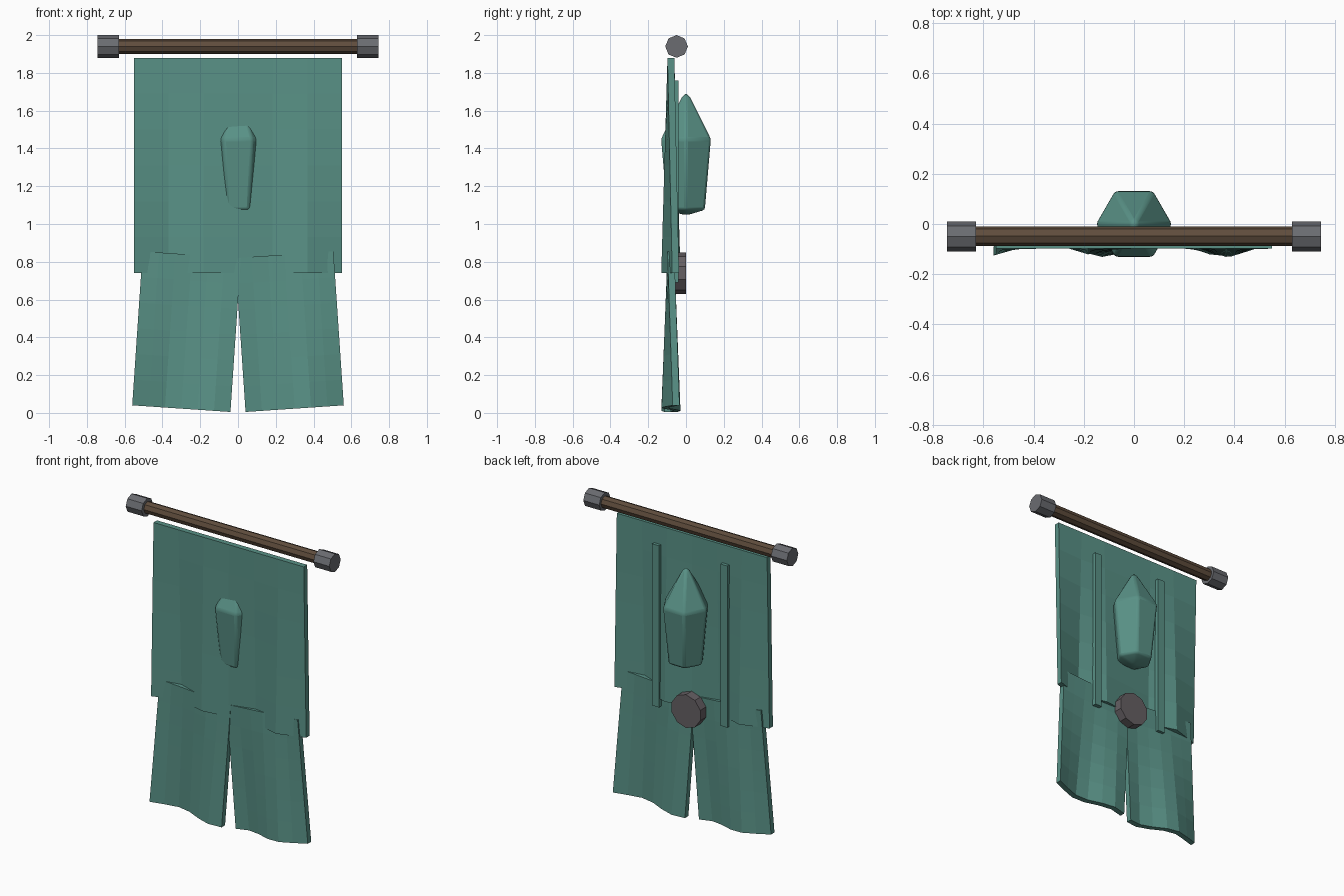
import bpy, bmesh, math
from mathutils import Matrix, Vector

if "Cube" in bpy.data.objects:
    bpy.data.objects.remove(bpy.data.objects["Cube"])


def material(name, rgb):
    m = bpy.data.materials.new(name)
    m.diffuse_color = (*rgb, 1)
    m.use_nodes = True
    m.node_tree.nodes["Principled BSDF"].inputs["Base Color"].default_value = m.diffuse_color
    return m


TEAL = material("teal cloth", (0.10, 0.285, 0.24))
WOOD = material("brown wood", (0.115, 0.074, 0.046))
METAL = material("grey metal", (0.145, 0.15, 0.165))
DARK = material("warm grey", (0.13, 0.115, 0.125))


def finish(name, bm, mat):
    bmesh.ops.recalc_face_normals(bm, faces=bm.faces)
    mesh = bpy.data.meshes.new(name)
    bm.to_mesh(mesh)
    bm.free()
    mesh.materials.append(mat)
    ob = bpy.data.objects.new(name, mesh)
    bpy.context.collection.objects.link(ob)
    return ob


def cylinder(name, centre, radius, length, axis, sides, mat):
    bm = bmesh.new()
    rot = Matrix.Rotation(math.pi / 2, 4, axis)
    bmesh.ops.create_cone(bm, cap_ends=True, segments=sides, radius1=radius,
                          radius2=radius, depth=length,
                          matrix=Matrix.Translation(centre) @ rot)
    return finish(name, bm, mat)


def box(name, centre, size, mat):
    bm = bmesh.new()
    bmesh.ops.create_cube(bm, size=1, matrix=Matrix.Translation(centre)
                          @ Matrix.Diagonal((*size, 1)))
    return finish(name, bm, mat)


def cloth(name, corners, nx=6, nz=6, thick=0.036, wave=0.033):
    """Hanging panel whose folds deepen towards the hem.
    Corners: bottom left, bottom right, top left, top right as (x, z)."""
    bl, br, tl, tr = (Vector(c) for c in corners)
    bm = bmesh.new()
    layers = []
    for side in (-0.5, 0.5):
        grid = []
        for j in range(nz + 1):
            t = j / nz
            row = []
            for i in range(nx + 1):
                hem = bl.lerp(br, i / nx)
                p = hem.lerp(tl.lerp(tr, i / nx), t)
                y = -0.08 + wave * (1 - t) * math.sin(13 * hem.x) + side * thick
                row.append(bm.verts.new((p.x, y, p.y)))
            grid.append(row)
        layers.append(grid)
        for j in range(nz):
            for i in range(nx):
                bm.faces.new((grid[j][i], grid[j][i + 1],
                              grid[j + 1][i + 1], grid[j + 1][i]))
    # rim joining front and back
    def outline(g):
        return (g[0][:-1] + [r[-1] for r in g[:-1]]
                + g[-1][:0:-1] + [r[0] for r in g[:0:-1]])
    a, b = outline(layers[0]), outline(layers[1])
    for k in range(len(a)):
        n = (k + 1) % len(a)
        bm.faces.new((a[k], a[n], b[n], b[k]))
    return finish(name, bm, TEAL)


# hanging rod and end caps
cylinder("rod", (0, -0.048, 1.94), 0.039, 1.28, 'Y', 8, WOOD)
for s, side in ((-1, "left"), (1, "right")):
    cylinder(side + "_rod_cap", (s * 0.687, -0.05, 1.94), 0.06, 0.116, 'Y', 8, METAL)

# main panel and two splayed tails
cloth("main_panel", ((-0.55, 0.74), (0.55, 0.74), (-0.55, 1.88), (0.55, 1.88)))
cloth("left_tail", ((-0.56, 0.04), (-0.04, 0.005), (-0.505, 0.855), (0.015, 0.82)))
cloth("right_tail", ((0.04, 0.005), (0.56, 0.04), (-0.015, 0.82), (0.505, 0.855)))

# back straps
for s, side in ((-1, "left"), (1, "right")):
    box(side + "_strap", (s * 0.25, -0.056, 1.225), (0.05, 0.034, 1.07), TEAL)

# round boss on the back
cylinder("back_boss", (0, -0.03, 0.74), 0.11, 0.06, 'X', 10, DARK)

# six-sided pointed emblem passing through the cloth
bm = bmesh.new()
rings = [[bm.verts.new((r * math.cos(k * math.pi / 3), r * math.sin(k * math.pi / 3), z))
          for k in range(6)] for r, z in ((0.115, 1.075), (0.152, 1.45))]
low, tip = bm.verts.new((0, 0, 1.045)), bm.verts.new((0, 0, 1.715))
for k in range(6):
    n = (k + 1) % 6
    bm.faces.new((rings[0][k], rings[0][n], rings[1][n], rings[1][k]))
    bm.faces.new((low, rings[0][n], rings[0][k]))
    bm.faces.new((tip, rings[1][k], rings[1][n]))
emblem = finish("emblem", bm, TEAL)
bevel = emblem.modifiers.new("soft edges", 'BEVEL')
bevel.width = 0.012
bevel.segments = 2
bevel.limit_method = 'ANGLE'
bevel.angle_limit = math.radians(15)
bpy.context.view_layer.objects.active = emblem
emblem.select_set(True)
bpy.ops.object.shade_smooth_by_angle(angle=math.radians(30))
